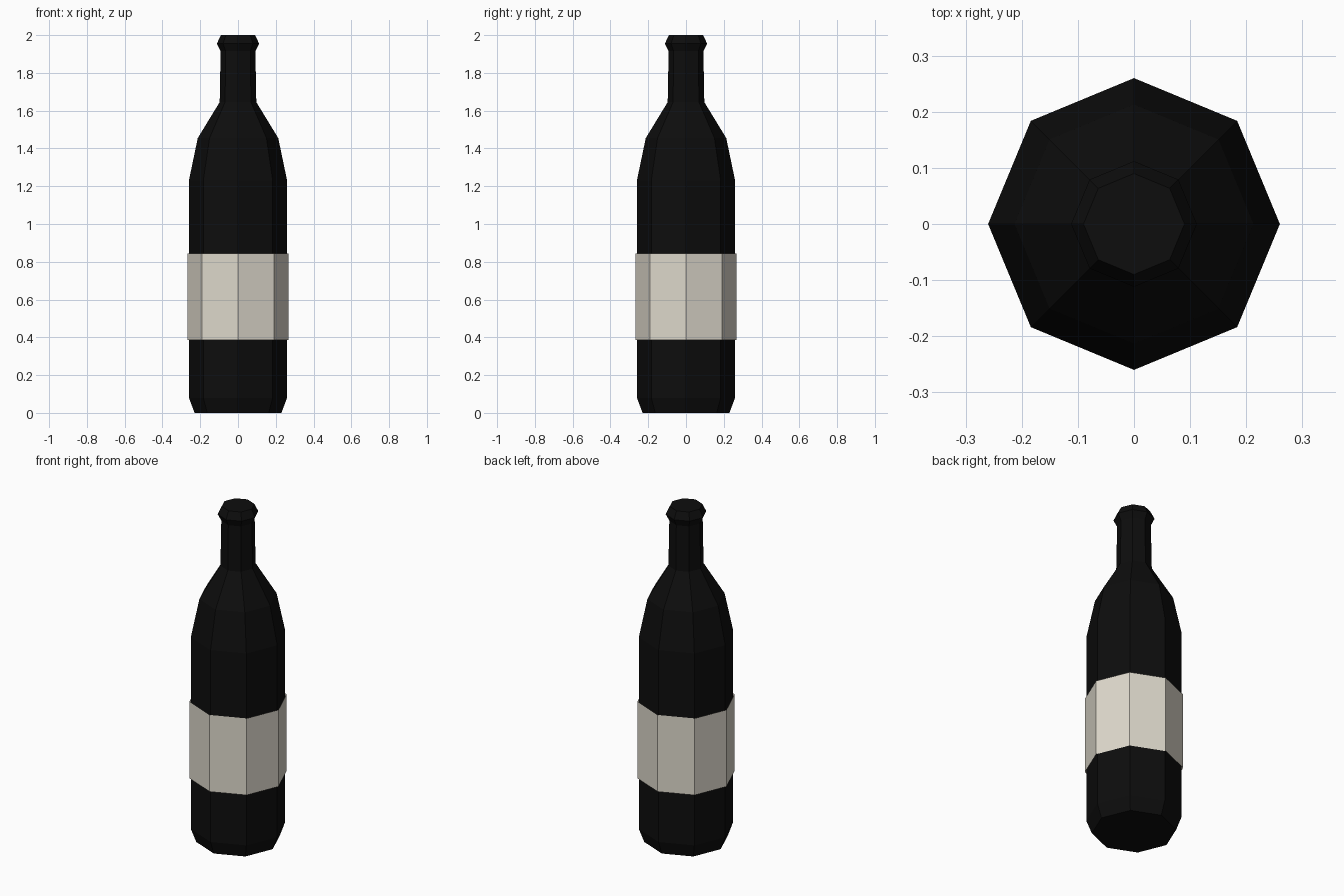
import bpy, math

if "Cube" in bpy.data.objects:
    bpy.data.objects.remove(bpy.data.objects["Cube"])

SIDES = 8


def material(name, rgb):
    m = bpy.data.materials.new(name)
    m.diffuse_color = (*rgb, 1.0)
    m.use_nodes = True
    m.node_tree.nodes["Principled BSDF"].inputs["Base Color"].default_value = m.diffuse_color
    return m


def lathe(name, profile, mat, capped):
    """Spin a (radius, height) profile into a flat-faced octagonal shell."""
    verts = [(r * math.cos(2 * math.pi * i / SIDES), r * math.sin(2 * math.pi * i / SIDES), z)
             for r, z in profile for i in range(SIDES)]
    faces = []
    for k in range(len(profile) - 1):
        a, b = k * SIDES, (k + 1) * SIDES
        for i in range(SIDES):
            j = (i + 1) % SIDES
            faces.append((a + i, a + j, b + j, b + i))
    if capped:
        top = (len(profile) - 1) * SIDES
        faces.append(tuple(reversed(range(SIDES))))
        faces.append(tuple(range(top, top + SIDES)))
    mesh = bpy.data.meshes.new(name)
    mesh.from_pydata(verts, [], faces)
    mesh.materials.append(mat)
    obj = bpy.data.objects.new(name, mesh)
    bpy.context.collection.objects.link(obj)
    return obj


glass = material("black glass", (0.004, 0.004, 0.004))
paper = material("cream paper", (0.73, 0.69, 0.60))

# Bottle: base chamfer, body, shoulder, neck and flared lip
lathe("bottle", [(0.23, 0.0), (0.26, 0.08), (0.26, 1.23), (0.213, 1.455), (0.097, 1.645),
                 (0.092, 1.915), (0.112, 1.955), (0.09, 2.0)], glass, True)

# Label: open paper sleeve just outside the body
lathe("label", [(0.268, 0.385), (0.268, 0.845)], paper, False)
